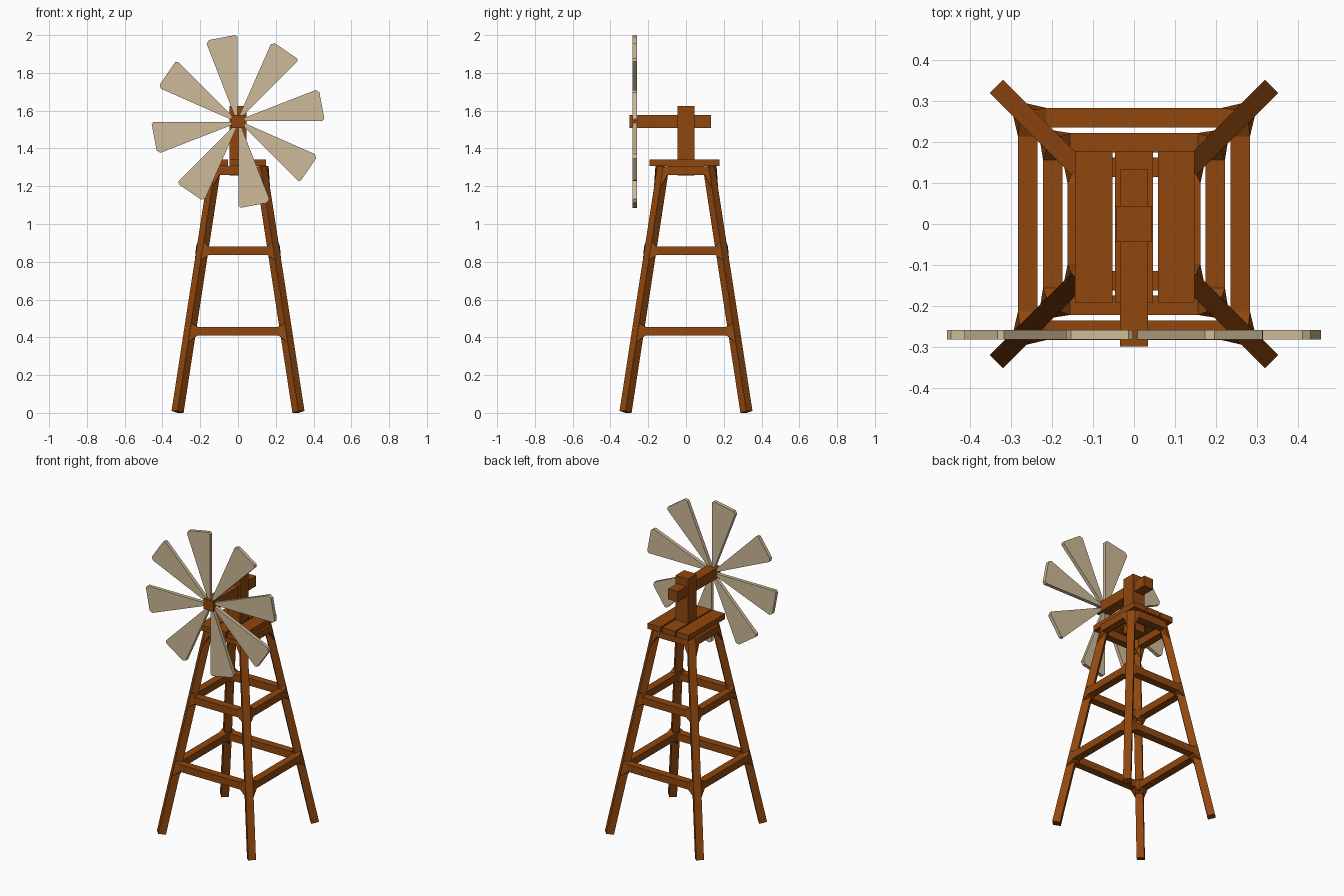
import bpy, bmesh, math
from mathutils import Matrix, Vector

if "Cube" in bpy.data.objects:
    bpy.data.objects.remove(bpy.data.objects["Cube"])


def material(name, srgb):
    lin = [((c / 255 + 0.055) / 1.055) ** 2.4 for c in srgb]
    m = bpy.data.materials.new(name)
    m.diffuse_color = (*lin, 1)
    m.use_nodes = True
    m.node_tree.nodes["Principled BSDF"].inputs["Base Color"].default_value = m.diffuse_color
    return m


WOOD = material("brown wood", (144, 71, 14))
SAIL = material("pale tan", (206, 186, 152))


def loft(name, rings, mat, turn=None):
    """Solid through matching rings of points, closed at both ends."""
    bm = bmesh.new()
    vs = [[bm.verts.new(p) for p in r] for r in rings]
    n = len(rings[0])
    for a, b in zip(vs, vs[1:]):
        for i in range(n):
            bm.faces.new((a[i], a[(i + 1) % n], b[(i + 1) % n], b[i]))
    bm.faces.new(vs[0])
    bm.faces.new(vs[-1])
    if turn:
        bm.transform(turn)
    bmesh.ops.recalc_face_normals(bm, faces=bm.faces)
    me = bpy.data.meshes.new(name)
    bm.to_mesh(me)
    bm.free()
    me.materials.append(mat)
    ob = bpy.data.objects.new(name, me)
    bpy.context.collection.objects.link(ob)
    return ob


def box(name, x0, x1, y0, y1, z0, z1, mat):
    ring = lambda z: [(x0, y0, z), (x1, y0, z), (x1, y1, z), (x0, y1, z)]
    return loft(name, [ring(z0), ring(z1)], mat)


H = 0.032  # half diagonal of a leg


def leg_centre(z):
    return 0.320 - 0.153 * z


def leg_ring(z, tilt):
    c = leg_centre(z)
    return [(c + H, c, z + tilt), (c, c + H, z + tilt), (c - H, c, z), (c, c - H, z)]


def rail_end(side, z0, z1):
    # flared end of a rail, widening into the leg
    a, b = leg_centre(z0), leg_centre(z1)
    return [(side * a, a + H, z0), (side * a, a - H, z0),
            (side * b, b - H, z1), (side * b, b + H, z1)]


def rail_ring(x, y0, y1, z0, z1):
    return [(x, y1, z0), (x, y0, z0), (x, y0, z1), (x, y1, z1)]


# name, rail half length, inner and outer y, rail z range, flare z range
FRAMES = [
    ("lower_rail", 0.213, 0.235, 0.283, 0.410, 0.456, 0.375, 0.475),
    ("middle_rail", 0.156, 0.174, 0.222, 0.835, 0.882, 0.808, 0.908),
    ("top_rail", 0.098, 0.115, 0.162, 1.260, 1.306, 1.190, 1.300),
]

# four splayed legs and the three frames between them
for k in range(4):
    turn = Matrix.Rotation(k * math.pi / 2, 4, 'Z')
    loft(f"leg_{k}", [leg_ring(0, 0.01), leg_ring(1.304, 0)], WOOD, turn)
    for name, x, y0, y1, z0, z1, f0, f1 in FRAMES:
        loft(f"{name}_{k}", [rail_end(-1, f0, f1), rail_ring(-x, y0, y1, z0, z1),
                             rail_ring(x, y0, y1, z0, z1), rail_end(1, f0, f1)], WOOD, turn)

# platform planks
for name, x0, x1 in (("left", -0.144, -0.053), ("middle", -0.046, 0.046), ("right", 0.058, 0.148)):
    box(f"plank_{name}", x0, x1, -0.192, 0.178, 1.306, 1.341, WOOD)

# post and wheel shaft
box("post", -0.044, 0.044, -0.044, 0.044, 1.257, 1.625, WOOD)
box("wheel_shaft", -0.034, 0.034, -0.299, 0.133, 1.509, 1.576, WOOD)

# eight wheel blades with clipped corners
BLADE = [(-0.002, 0.0), (-0.002, 0.447), (-0.014, 0.457), (-0.154, 0.431),
         (-0.166, 0.411), (-0.014, 0.02)]
for k in range(8):
    turn = Matrix.Translation((0, 0, 1.543)) @ Matrix.Rotation(k * math.pi / 4, 4, 'Y')
    loft(f"blade_{k}", [[(x, y, z) for x, z in BLADE] for y in (-0.282, -0.259)], SAIL, turn)
